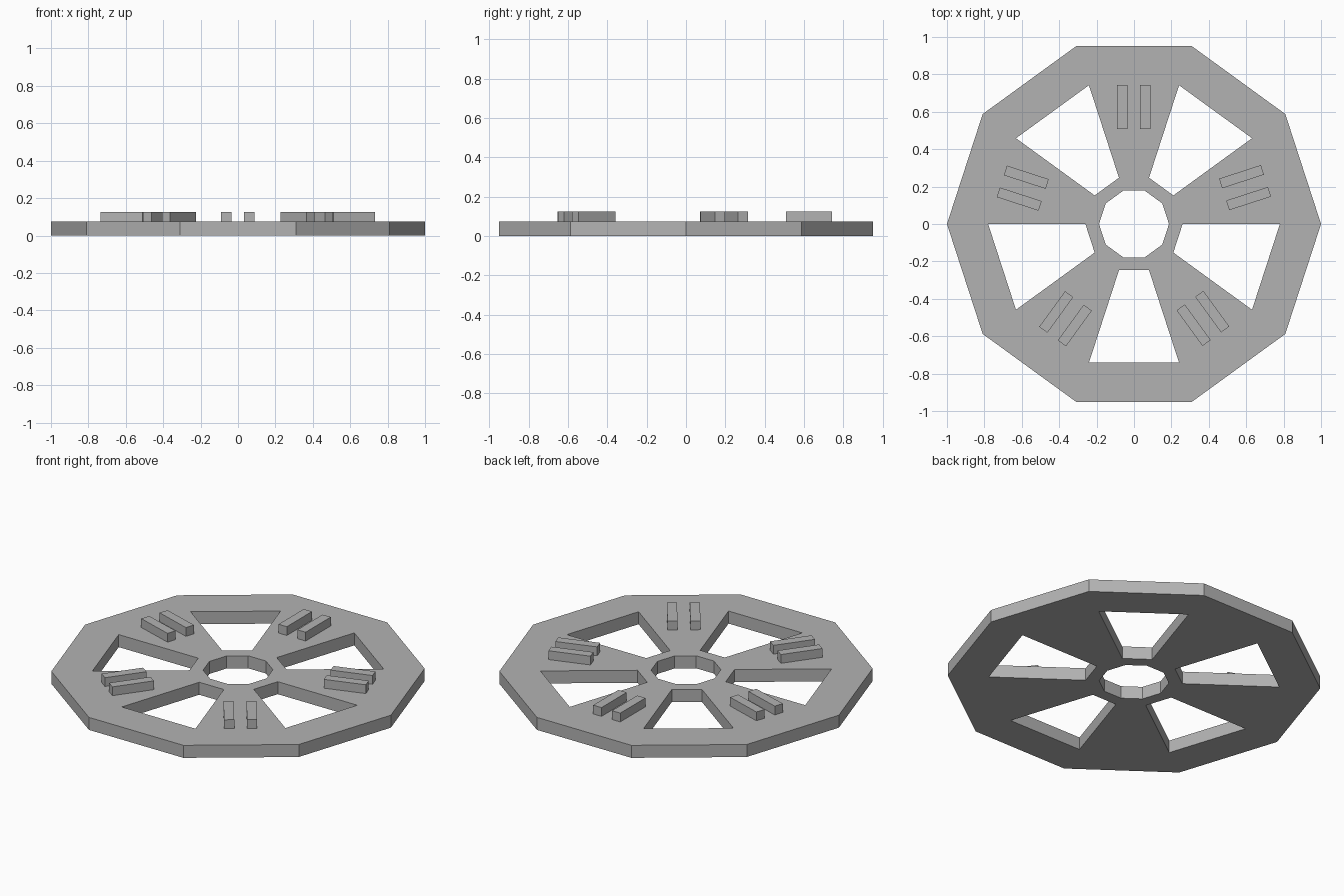
import bpy, bmesh
from math import cos, sin, pi, radians
from mathutils import Matrix, Vector

cube = bpy.data.objects.get("Cube")
if cube:
    bpy.data.objects.remove(cube, do_unlink=True)

SIDES = 10
THICK = 0.074
TOP = 0.126

grey = bpy.data.materials.new("plain grey")
grey.use_nodes = True
colour = (0.45, 0.45, 0.45, 1)
grey.diffuse_color = colour
grey.node_tree.nodes["Principled BSDF"].inputs["Base Color"].default_value = colour


def make_object(name, bm):
    bmesh.ops.recalc_face_normals(bm, faces=bm.faces)
    mesh = bpy.data.meshes.new(name)
    bm.to_mesh(mesh)
    bm.free()
    mesh.materials.append(grey)
    obj = bpy.data.objects.new(name, mesh)
    bpy.context.collection.objects.link(obj)
    return obj


# Ten-sided wheel plate: hub ring, five wide spokes and outer rim
bm = bmesh.new()
rings = []
for radius in (0.187, 0.26, 0.78, 1.0):
    rings.append([bm.verts.new((radius * cos(2 * pi * i / SIDES),
                                radius * sin(2 * pi * i / SIDES), 0))
                  for i in range(SIDES)])
for band in range(3):
    for i in range(SIDES):
        if band == 1 and i % 2:      # every other sector is an opening
            continue
        j = (i + 1) % SIDES
        inner, outer = rings[band], rings[band + 1]
        bm.faces.new((inner[i], outer[i], outer[j], inner[j]))
raised = bmesh.ops.extrude_face_region(bm, geom=bm.faces[:], use_keep_orig=True)
bmesh.ops.translate(bm, vec=(0, 0, THICK),
                    verts=[v for v in raised["geom"] if isinstance(v, bmesh.types.BMVert)])
make_object("wheel_plate", bm)

# Pair of raised bars on each spoke
for spoke in range(5):
    turn = Matrix.Rotation(radians(90 + 72 * spoke), 4, 'Z')
    for side, offset in (("left", -0.06), ("right", 0.063)):
        bm = bmesh.new()
        bmesh.ops.create_cube(bm, size=1)
        bmesh.ops.scale(bm, vec=(0.235, 0.054, TOP - THICK), verts=bm.verts)
        bmesh.ops.translate(bm, vec=Vector((0.625, offset, (TOP + THICK) / 2)), verts=bm.verts)
        bm.transform(turn)
        make_object(f"spoke_{spoke + 1}_{side}_bar", bm)
